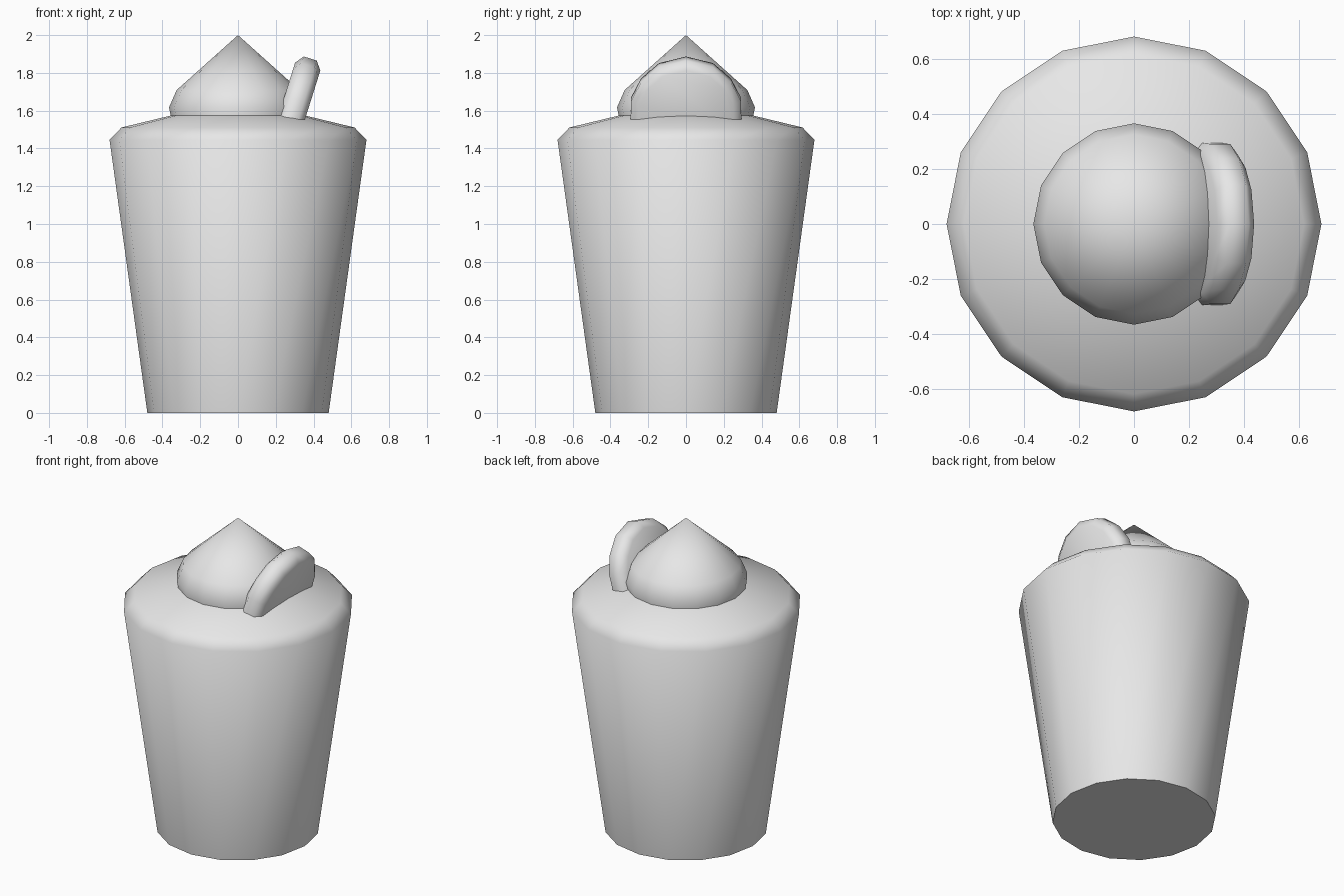
import bpy
import bmesh
from math import radians, cos, sin, pi
from mathutils import Vector

cube = bpy.data.objects.get("Cube")
if cube:
    bpy.data.objects.remove(cube, do_unlink=True)

SIDES = 16

grey = bpy.data.materials.new("light grey")
grey.use_nodes = True
grey.diffuse_color = (0.8, 0.8, 0.8, 1)
grey.node_tree.nodes["Principled BSDF"].inputs["Base Color"].default_value = (0.8, 0.8, 0.8, 1)


def finish(name, bm):
    bmesh.ops.recalc_face_normals(bm, faces=bm.faces)
    mesh = bpy.data.meshes.new(name)
    bm.to_mesh(mesh)
    bm.free()
    mesh.materials.append(grey)
    obj = bpy.data.objects.new(name, mesh)
    bpy.context.collection.objects.link(obj)
    bpy.ops.object.select_all(action='DESELECT')
    obj.select_set(True)
    bpy.context.view_layer.objects.active = obj
    bpy.ops.object.shade_smooth_by_angle(angle=radians(60))
    return obj


def bridge(bm, lower, upper):
    count = len(lower)
    for i in range(count):
        j = (i + 1) % count
        bm.faces.new((lower[i], lower[j], upper[j], upper[i]))


def lathe(name, profile, tip):
    """Turn (radius, height) pairs around z, closing with a flat base and a point."""
    bm = bmesh.new()
    rings = []
    for r, z in profile:
        angles = [2 * pi * i / SIDES for i in range(SIDES)]
        rings.append([bm.verts.new((r * cos(a), r * sin(a), z)) for a in angles])
    for lower, upper in zip(rings, rings[1:]):
        bridge(bm, lower, upper)
    bm.faces.new(rings[0])
    apex = bm.verts.new((0, 0, tip))
    for i in range(SIDES):
        bm.faces.new((rings[-1][i], rings[-1][(i + 1) % SIDES], apex))
    return finish(name, bm)


# Tapered cup with a bevelled shoulder and shallow conical top
lathe("cup", [(0.48, 0), (0.68, 1.445), (0.617, 1.511)], 1.66)

# Pointed swirl of cream
lathe("cream_topping", [(0.35, 1.54), (0.365, 1.618), (0.325, 1.709)], 2.0)

# Leaning round slice, its lower part sunk into the cup
top = Vector((0.3825, 0, 1.876))
up = Vector((0.3, 0, 0.954))
across = Vector((0.954, 0, -0.3))
side = Vector((0, 1, 0))
half = [(0.143, 0.037), (0.238, 0.122), (0.29, 0.225), (0.296, 0.4)]
outline = [(0, 0)] + half + [(-y, d) for y, d in reversed(half)]

bm = bmesh.new()
loops = []
for offset, inset in ((-0.07, 0.045), (-0.036, 0), (0.036, 0), (0.07, 0.045)):
    scale = 1 - inset / 0.32
    loop = []
    for y, d in outline:
        depth = 0.32 + (d - 0.32) * scale
        loop.append(bm.verts.new(top + across * offset + side * y * scale - up * depth))
    loops.append(loop)
for a, b in zip(loops, loops[1:]):
    bridge(bm, a, b)
bm.faces.new(loops[0])
bm.faces.new(loops[-1])
finish("biscuit_slice", bm)
